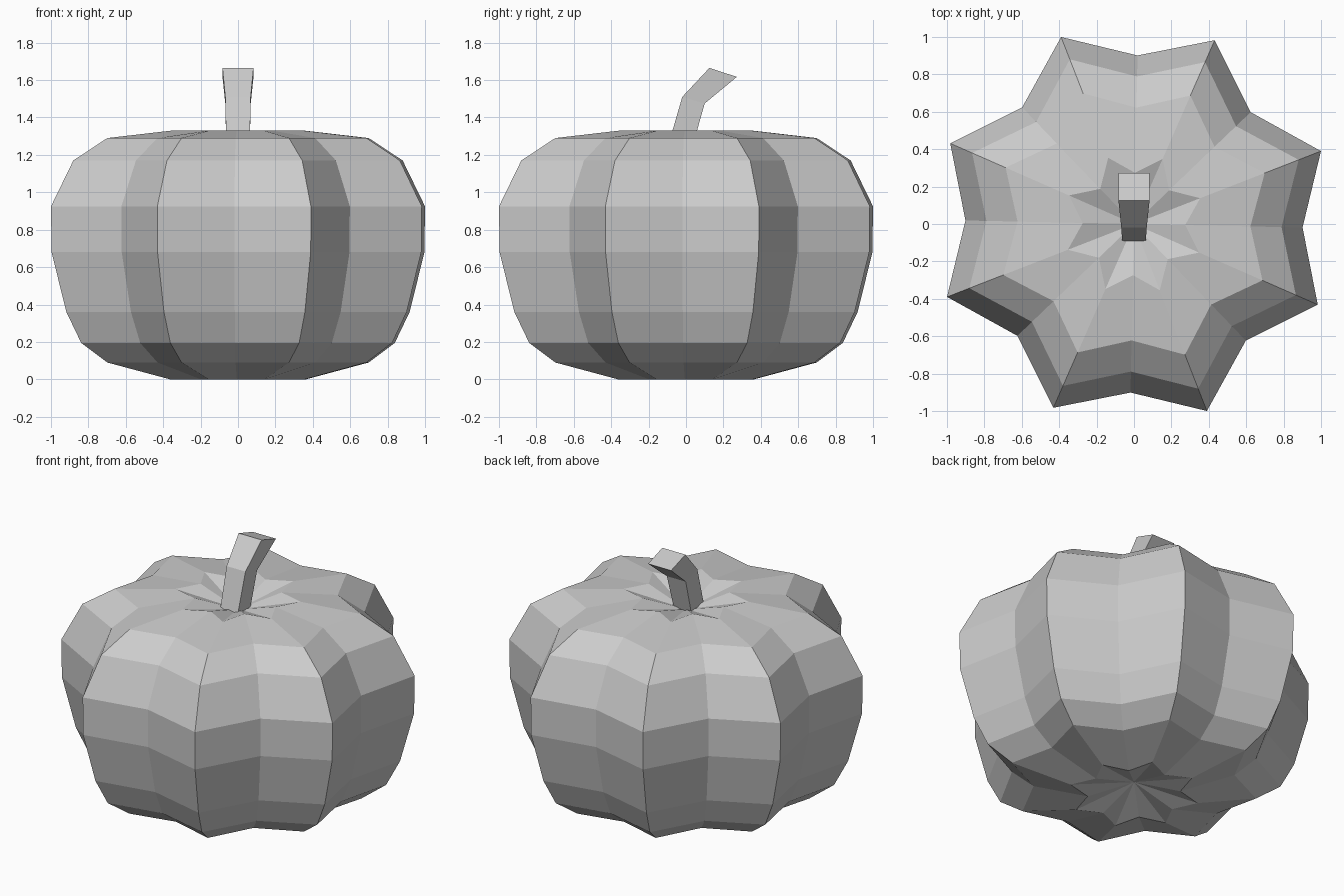
import bpy, bmesh
from math import cos, sin, radians

if "Cube" in bpy.data.objects:
    bpy.data.objects.remove(bpy.data.objects["Cube"])


def finish(name, bm):
    bmesh.ops.recalc_face_normals(bm, faces=bm.faces)
    mesh = bpy.data.meshes.new(name)
    bm.to_mesh(mesh)
    bm.free()
    obj = bpy.data.objects.new(name, mesh)
    bpy.context.collection.objects.link(obj)
    return obj


def bridge(bm, rings):
    for a, b in zip(rings, rings[1:]):
        n = len(a)
        for i in range(n):
            j = (i + 1) % n
            bm.faces.new((a[i], a[j], b[j], b[i]))


# Pumpkin body: eight-ribbed star rings (ridge radius, height, groove ratio)
profile = [(0.39, 0.0, 0.74), (0.75, 0.09, 0.83), (0.90, 0.195, 0.84),
           (0.985, 0.36, 0.84), (1.07, 0.68, 0.84), (1.073, 0.925, 0.84),
           (0.945, 1.17, 0.835), (0.75, 1.29, 0.83), (0.38, 1.33, 0.72)]
bm = bmesh.new()
rings = []
for r, z, groove in profile:
    ring = []
    for k in range(16):
        a = radians(21.3 + 22.5 * k)
        # diagonal grooves are cut slightly deeper than those on the axes
        f = 1 if k % 2 == 0 else groove - (0.035 if k % 4 == 1 else 0)
        ring.append(bm.verts.new((r * f * cos(a), r * f * sin(a), z)))
    rings.append(ring)
bridge(bm, rings)

# Sunken centres at the bottom and top
for ring, z in ((rings[0], 0.08), (rings[-1], 1.24)):
    centre = bm.verts.new((0, 0, z))
    for i in range(16):
        bm.faces.new((ring[i], ring[(i + 1) % 16], centre))
finish("pumpkin_body", bm)

# Bent square stem: half width, front (y, z), back (y, z)
sections = [(0.062, (-0.107, 1.21), (0.025, 1.21)),
            (0.068, (-0.02, 1.51), (0.10, 1.475)),
            (0.083, (0.125, 1.665), (0.272, 1.617))]
bm = bmesh.new()
rings = [[bm.verts.new(p) for p in ((-w, *f), (w, *f), (w, *b), (-w, *b))]
         for w, f, b in sections]
bridge(bm, rings)
bm.faces.new(rings[0])
bm.faces.new(rings[-1])
finish("stem", bm)
